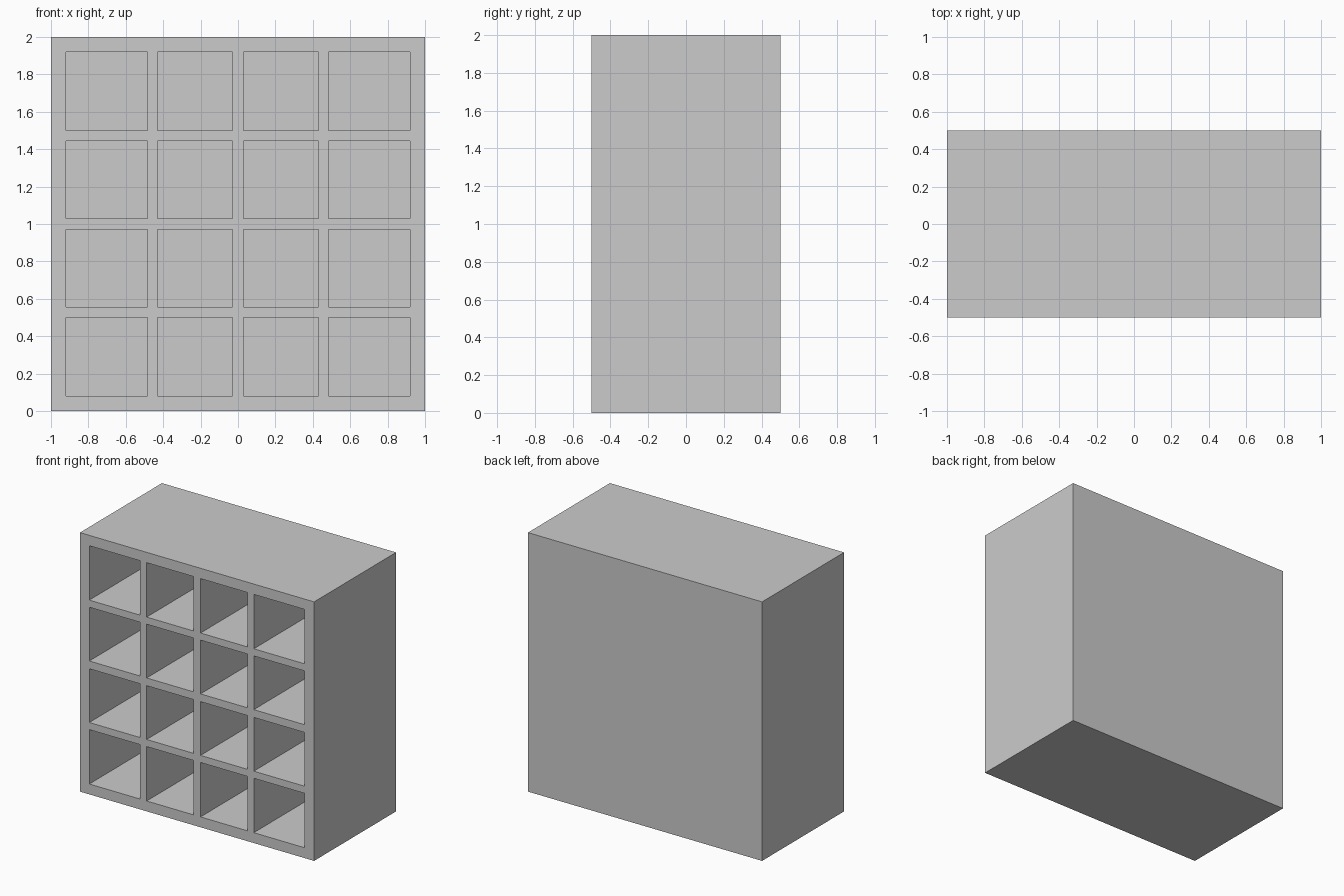
import bpy, bmesh
from mathutils import Vector

if "Cube" in bpy.data.objects:
    bpy.data.objects.remove(bpy.data.objects["Cube"])

# Panel lines across the front: even gaps are boards, odd gaps are compartments
XS = [-1, -0.92, -0.485, -0.43, -0.03, 0.03, 0.43, 0.485, 0.92, 1]
ZS = [0, 0.08, 0.5, 0.555, 0.97, 1.03, 1.445, 1.5, 1.92, 2]
FRONT, BACK = -0.5, 0.5
BACK_PANEL = 0.08

bm = bmesh.new()

# Front grid
v = [[bm.verts.new((x, FRONT, z)) for z in ZS] for x in XS]
cells = []
for i in range(len(XS) - 1):
    for j in range(len(ZS) - 1):
        f = bm.faces.new((v[i][j], v[i + 1][j], v[i + 1][j + 1], v[i][j + 1]))
        if i % 2 and j % 2:
            cells.append(f)

# Outer carcass: pull the rim back and close it with one face
rim = [e for e in bm.edges if e.is_boundary]
new = bmesh.ops.extrude_edge_only(bm, edges=rim)["geom"]
for vert in (g for g in new if isinstance(g, bmesh.types.BMVert)):
    vert.co.y = BACK
bmesh.ops.holes_fill(bm, edges=[e for e in bm.edges if e.is_boundary], sides=0)

# Compartments: push each cell in as far as the back panel
moved = bmesh.ops.extrude_discrete_faces(bm, faces=cells)["faces"]
for f in moved:
    bmesh.ops.translate(bm, verts=f.verts, vec=Vector((0, BACK - BACK_PANEL - FRONT, 0)))

bmesh.ops.recalc_face_normals(bm, faces=bm.faces)
bmesh.ops.dissolve_limit(bm, angle_limit=0.01, verts=bm.verts, edges=bm.edges)

mesh = bpy.data.meshes.new("cubby_shelf")
bm.to_mesh(mesh)
bm.free()
shelf = bpy.data.objects.new("cubby_shelf", mesh)
bpy.context.collection.objects.link(shelf)
